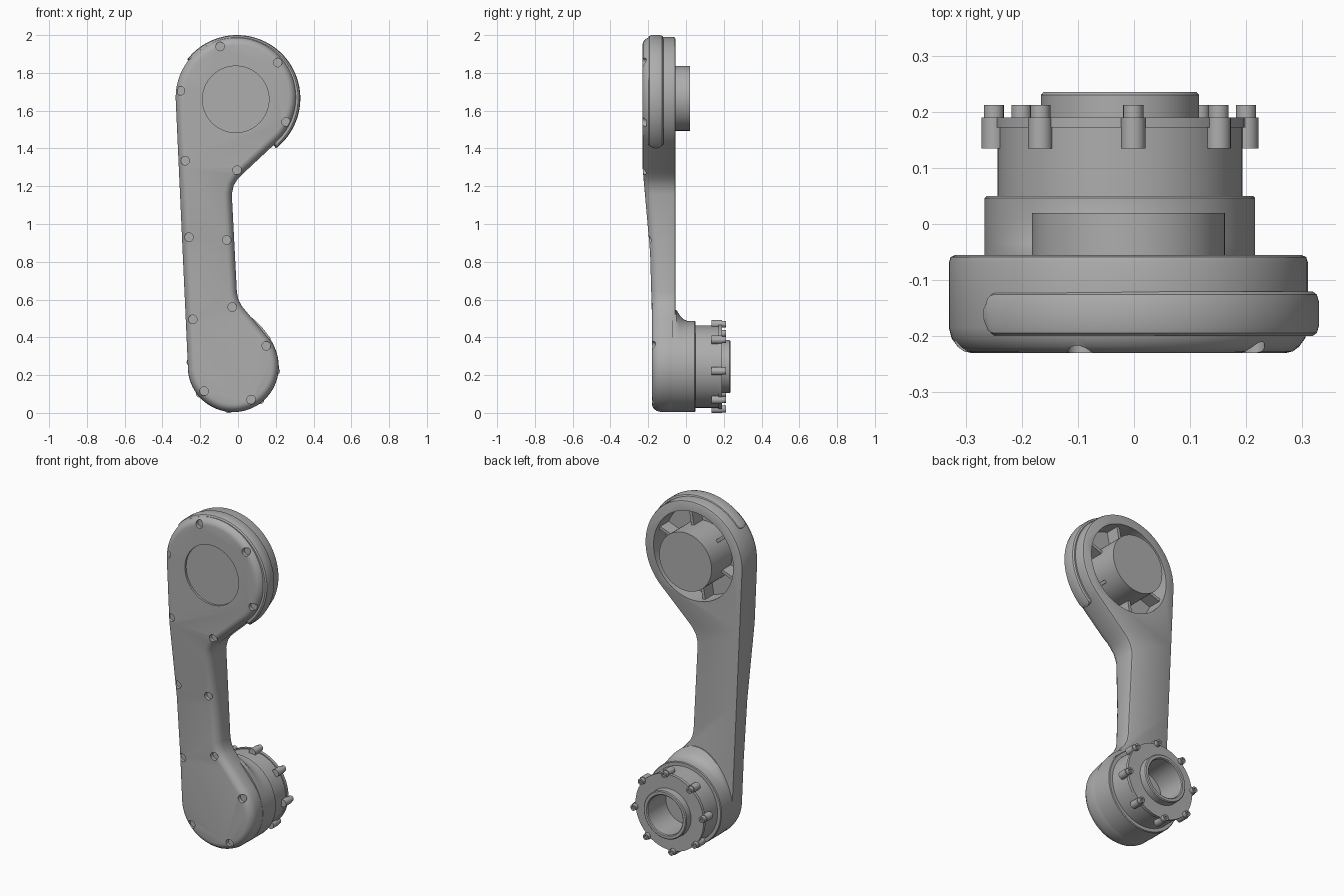
import bpy
import bmesh
from math import sin, cos, radians, pi, sqrt, atan2
from mathutils import Vector, Matrix

if "Cube" in bpy.data.objects:
    bpy.data.objects.remove(bpy.data.objects["Cube"])

grey = bpy.data.materials.new("machined grey")
grey.use_nodes = True
colour = (0.42, 0.42, 0.42, 1)
grey.diffuse_color = colour
grey.node_tree.nodes["Principled BSDF"].inputs["Base Color"].default_value = colour

HEAD = (-0.01, 1.67)
FOOT = (-0.025, 0.245)
HEAD_R, FOOT_R = 0.32, 0.24
FRONT, BACK = -0.23, -0.055


def lathe(bm, profile, centre, seg=64, start=0, end=360, closed=False):
    """Turn (radius, y) points about the y axis through centre (x, z)."""
    full = end - start == 360
    rows = []
    for i in range(seg if full else seg + 1):
        a = radians(start + (end - start) * i / seg)
        rows.append([bm.verts.new((centre[0] + r * cos(a), y, centre[1] + r * sin(a)))
                     for r, y in profile])
    n = len(profile)
    for i in range(seg):
        p, q = rows[i], rows[(i + 1) % len(rows)]
        for j in range(n if closed else n - 1):
            k = (j + 1) % n
            bm.faces.new((p[j], p[k], q[k], q[j]))
    if not full:
        bm.faces.new(rows[0])
        bm.faces.new(rows[-1])
    return [v for row in rows for v in row]


def disc(bm, centre, r, y0, y1, seg=24):
    lathe(bm, [(0, y0), (r, y0), (r, y1), (0, y1)], centre, seg)


def finish(bm, name):
    bmesh.ops.remove_doubles(bm, verts=bm.verts, dist=1e-5)
    bmesh.ops.dissolve_degenerate(bm, edges=bm.edges, dist=1e-6)
    bmesh.ops.recalc_face_normals(bm, faces=bm.faces)
    me = bpy.data.meshes.new(name)
    bm.to_mesh(me)
    bm.free()
    me.materials.append(grey)
    me.shade_smooth()
    me.set_sharp_from_angle(angle=radians(32))
    ob = bpy.data.objects.new(name, me)
    bpy.context.scene.collection.objects.link(ob)
    return ob


def front_shift(z):
    """How far the front face steps back towards the foot."""
    if z > 1.3:
        return 0
    if z > 0.85:
        return 0.04 * (1.3 - z) / 0.45
    return 0.04 + 0.01 * min(1, (0.85 - z) / 0.35)


def arc(centre, r, a0, a1, n):
    return [Vector((centre[0] + r * cos(radians(a0 + (a1 - a0) * i / n)),
                    centre[1] + r * sin(radians(a0 + (a1 - a0) * i / n))))
            for i in range(n + 1)]


def inset(points, d):
    out = []
    for i, p in enumerate(points):
        e1 = (p - points[i - 1]).normalized()
        e2 = (points[(i + 1) % len(points)] - p).normalized()
        n1, n2 = Vector((e1.y, -e1.x)), Vector((e2.y, -e2.x))
        m = (n1 + n2).normalized()
        out.append(p + m * d / m.dot(n1))
    return out


# Arm body: outline of two round ends and a waist, with softened edges
outline = arc(HEAD, HEAD_R, 182.6, -48, 64)
outline += [Vector(p) for p in ((0.03, 1.27), (0.0, 1.24), (-0.022, 1.205), (-0.033, 1.16),
                                (-0.006, 0.64), (0.002, 0.6), (0.02, 0.565))]
outline += arc(FOOT, FOOT_R, 40, -177.4, 56)

bm = bmesh.new()
rings = []
for d, y in ((0.012, BACK), (0.003, BACK - 0.004), (0, BACK - 0.014), (0, FRONT + 0.045),
             (0.005, FRONT + 0.026), (0.016, FRONT + 0.011), (0.027, FRONT + 0.003),
             (0.04, FRONT)):
    rings.append([bm.verts.new((p.x, y, p.y)) for p in inset(outline, d)])
for a, b in zip(rings, rings[1:]):
    for i in range(len(a)):
        j = (i + 1) % len(a)
        bm.faces.new((a[i], a[j], b[j], b[i]))
bm.faces.new(rings[0])
bm.faces.new(rings[-1])
for z in (1.3, 0.85, 0.5):
    bmesh.ops.bisect_plane(bm, geom=bm.verts[:] + bm.edges[:] + bm.faces[:],
                           plane_co=(0, 0, z), plane_no=(0, 0, 1))
for v in bm.verts:
    if v.co.y < -0.12:
        v.co.y += front_shift(v.co.z)
body = finish(bm, "arm_body")

# Cut the screw recesses, the front cap recess and the rear cavity
bm = bmesh.new()
screws = [(-0.095, 1.94), (0.21, 1.855), (0.255, 1.54), (-0.005, 1.285), (-0.06, 0.915),
          (-0.03, 0.56), (0.15, 0.355), (0.07, 0.07), (-0.18, 0.115), (-0.24, 0.495),
          (-0.26, 0.93), (-0.28, 1.335), (-0.305, 1.705)]
for s in screws:
    disc(bm, s, 0.023, -0.3, FRONT + front_shift(s[1]) + 0.022)
disc(bm, (-0.012, 1.66), 0.176, -0.3, FRONT + 0.012, 64)
disc(bm, HEAD, 0.262, -0.17, 0.1, 64)
cutter = finish(bm, "recess_cutter")
cutter.hide_render = True
mod = body.modifiers.new("recesses", "BOOLEAN")
mod.operation = "DIFFERENCE"
mod.solver = "EXACT"
mod.object = cutter
bpy.context.view_layer.update()
cut = bpy.data.meshes.new_from_object(body.evaluated_get(bpy.context.evaluated_depsgraph_get()))
body.modifiers.clear()
body.data = cut
cut.shade_smooth()
cut.set_sharp_from_angle(angle=radians(32))
bpy.data.objects.remove(cutter)

# Raised band around the head, with rounded ends
bm = bmesh.new()
mid, half, a0, a1 = -0.16, 0.04, -52, 142
band_c = (-0.005, 1.665)
profile = [(0.3, mid - half), (0.323, mid - half), (0.331, mid - 0.034), (0.335, mid - 0.02),
           (0.335, mid + 0.02), (0.331, mid + 0.034), (0.323, mid + half), (0.3, mid + half)]
rnd = 0.025
for v in lathe(bm, profile, band_c, 140, a0, a1, closed=True):
    a = atan2(v.co.z - band_c[1], v.co.x - band_c[0])
    e = 0.335 * min(a - radians(a0), radians(a1) - a)
    if e < rnd:
        e = max(e, 0)
        w = half - rnd + sqrt(rnd ** 2 - (rnd - e) ** 2)
        v.co.y = mid + (v.co.y - mid) * w / half
finish(bm, "head_band")

# Shaft stub standing in the rear cavity
bm = bmesh.new()
disc(bm, (-0.01, 1.665), 0.172, -0.18, 0.02, 64)
finish(bm, "head_shaft")

# Ribs between shaft and rim
bm = bmesh.new()
for i in range(6):
    a = pi * i / 3 + radians(20)
    place = Matrix.Translation((HEAD[0], -0.135, HEAD[1])) @ Matrix.Rotation(-a, 4, "Y")
    size = Matrix.Translation((0.215, 0, 0)) @ Matrix.Diagonal((0.12, 0.09, 0.018, 1))
    bmesh.ops.create_cube(bm, size=1, matrix=place @ size)
finish(bm, "cavity_ribs")

# Foot housing: flares into the arm on its upper side
bm = bmesh.new()
flare = [(0.241, -0.075), (0.241, -0.05), (0.241, -0.035), (0.241, -0.015), (0.241, 0.01),
         (0.241, 0.046), (0.237, 0.05), (0, 0.05)]
for v in lathe(bm, [(0, -0.075)] + flare, FOOT, 72):
    out = Vector((v.co.x - FOOT[0], v.co.z - FOOT[1]))
    if out.length > 0.2 and v.co.y < 0.01:
        up = max(0, out.normalized().dot(Vector((-0.1, 0.995))))
        t = min(1, (0.01 - v.co.y) / 0.06)
        v.co.z += 0.06 * up ** 3 * t ** 2
finish(bm, "foot_housing")

# Stepped collar with flange and open bore
bm = bmesh.new()
lathe(bm, [(0, 0.06), (0.115, 0.06), (0.115, 0.23), (0.12, 0.235), (0.136, 0.235),
           (0.141, 0.23), (0.141, 0.19), (0.224, 0.19), (0.224, 0.172), (0.218, 0.172),
           (0.218, 0.04), (0, 0.04)], FOOT, 72)
finish(bm, "foot_collar")

# Lugs and bolts around the flange
lugs, bolts = bmesh.new(), bmesh.new()
for c in arc(FOOT, 0.226, 84, 84 + 315, 7):
    disc(lugs, c, 0.022, 0.135, 0.19)
    lathe(bolts, [(0, 0.185), (0.018, 0.185), (0.018, 0.212), (0.009, 0.212),
                  (0.009, 0.202), (0, 0.202)], c, 18)
finish(lugs, "flange_lugs")
finish(bolts, "flange_bolts")
